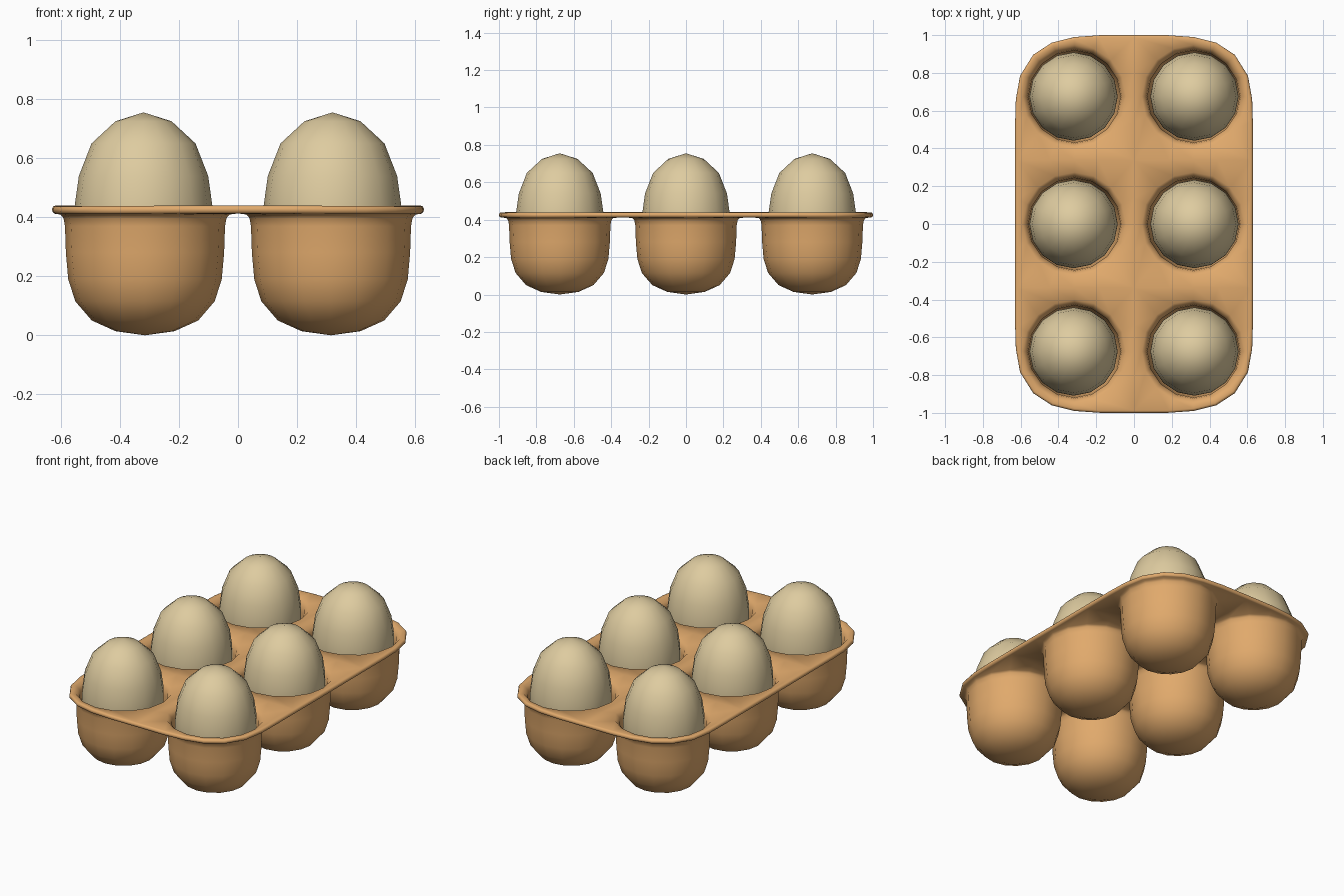
import bpy, bmesh, math

if "Cube" in bpy.data.objects:
    bpy.data.objects.remove(bpy.data.objects["Cube"])

SEG = 16
CX, CY = 0.315, 0.675          # cup spacing
HALF = CY / 2                  # half depth of one cell


def material(name, color):
    m = bpy.data.materials.new(name)
    m.diffuse_color = (*color, 1)
    m.use_nodes = True
    m.node_tree.nodes["Principled BSDF"].inputs["Base Color"].default_value = m.diffuse_color
    return m


def make_object(name, bm, mat):
    me = bpy.data.meshes.new(name)
    bm.to_mesh(me)
    bm.free()
    ob = bpy.data.objects.new(name, me)
    bpy.context.collection.objects.link(ob)
    me.materials.append(mat)
    for p in me.polygons:
        p.use_smooth = True
    return ob


def circle(r, z):
    return [(r * math.cos(k * math.tau / SEG), r * math.sin(k * math.tau / SEG), z)
            for k in range(SEG)]


def loft(bm, rings, place, flip=False):
    """Skin rings listed from bottom to top; returns the vertex rings."""
    vs = [[bm.verts.new(place(p)) for p in ring] for ring in rings]
    for a, b in zip(vs, vs[1:]):
        for k in range(SEG):
            n = (k + 1) % SEG
            f = [a[k], a[n], b[n], b[k]]
            bm.faces.new(f[::-1] if flip else f)
    return vs


def cap(bm, ring, co, flip=False):
    tip = bm.verts.new(co)
    for k in range(SEG):
        f = [tip, ring[(k + 1) % SEG], ring[k]]
        bm.faces.new(f[::-1] if flip else f)


tray_mat = material("pulp", (0.75, 0.40, 0.15))
egg_mat = material("shell", (0.73, 0.60, 0.35))

# tray: every cell is a cup whose top ring spreads out to the cell outline
CUP = [(0.10, 0.014), (0.18, 0.05), (0.236, 0.115), (0.26, 0.19), (0.268, 0.28),
       (0.271, 0.37), (0.276, 0.397), (0.286, 0.409)]
# rounded tray corner (absolute x, y) for ring vertices 0 to 5
CORNER = [(0.627, 0.66), (0.605, 0.785), (0.535, 0.897), (0.435, 0.962),
          (0.315, 0.991), (0.18, 1.0)]
PLATE_Z = 0.413


def cell_outline(end):
    pts = []
    for k in range(SEG):
        c, s = math.cos(k * math.tau / SEG), math.sin(k * math.tau / SEG)
        m = max(abs(c), abs(s))
        x, y = CX * c / m, s / m * (HALF if not end or s < 0 else 1 - CY)
        if end and k < len(CORNER):
            x, y = CORNER[k][0] - CX, CORNER[k][1] - CY
        pts.append((x, y, PLATE_Z))
    return pts


bm = bmesh.new()
for sx in (-1, 1):
    for row in (-1, 0, 1):
        sy = row or 1
        rings = [circle(r, z) for r, z in CUP] + [cell_outline(row != 0)]
        place = lambda p: (sx * (p[0] + CX), sy * p[1] + row * CY, p[2])
        flip = sx * sy < 0
        vs = loft(bm, rings, place, flip)
        cap(bm, vs[0], place((0, 0, 0)), flip)
bmesh.ops.remove_doubles(bm, verts=bm.verts, dist=0.002)
tray = make_object("egg_tray", bm, tray_mat)
wall = tray.modifiers.new("wall", 'SOLIDIFY')
wall.thickness = 0.027
wall.offset = -1
wall.use_even_offset = True
rim = tray.modifiers.new("rounded_rim", 'BEVEL')
rim.width = 0.011
rim.segments = 2
rim.limit_method = 'ANGLE'
rim.angle_limit = math.radians(65)

# eggs: blunt lower half, taller upper half
EGG = [(0.09, 0.06), (0.165, 0.125), (0.215, 0.23), (0.234, 0.37), (0.233, 0.44),
       (0.219, 0.54), (0.176, 0.65), (0.095, 0.725)]
for i, sx in enumerate((-1, 1)):
    for row in (-1, 0, 1):
        bm = bmesh.new()
        vs = loft(bm, [circle(r, z) for r, z in EGG], lambda p: p)
        cap(bm, vs[0], (0, 0, 0.035))
        cap(bm, vs[-1], (0, 0, 0.755), True)
        egg = make_object(f"egg_{i * 3 + row + 2}", bm, egg_mat)
        egg.location = (sx * 0.32, row * CY, 0)
